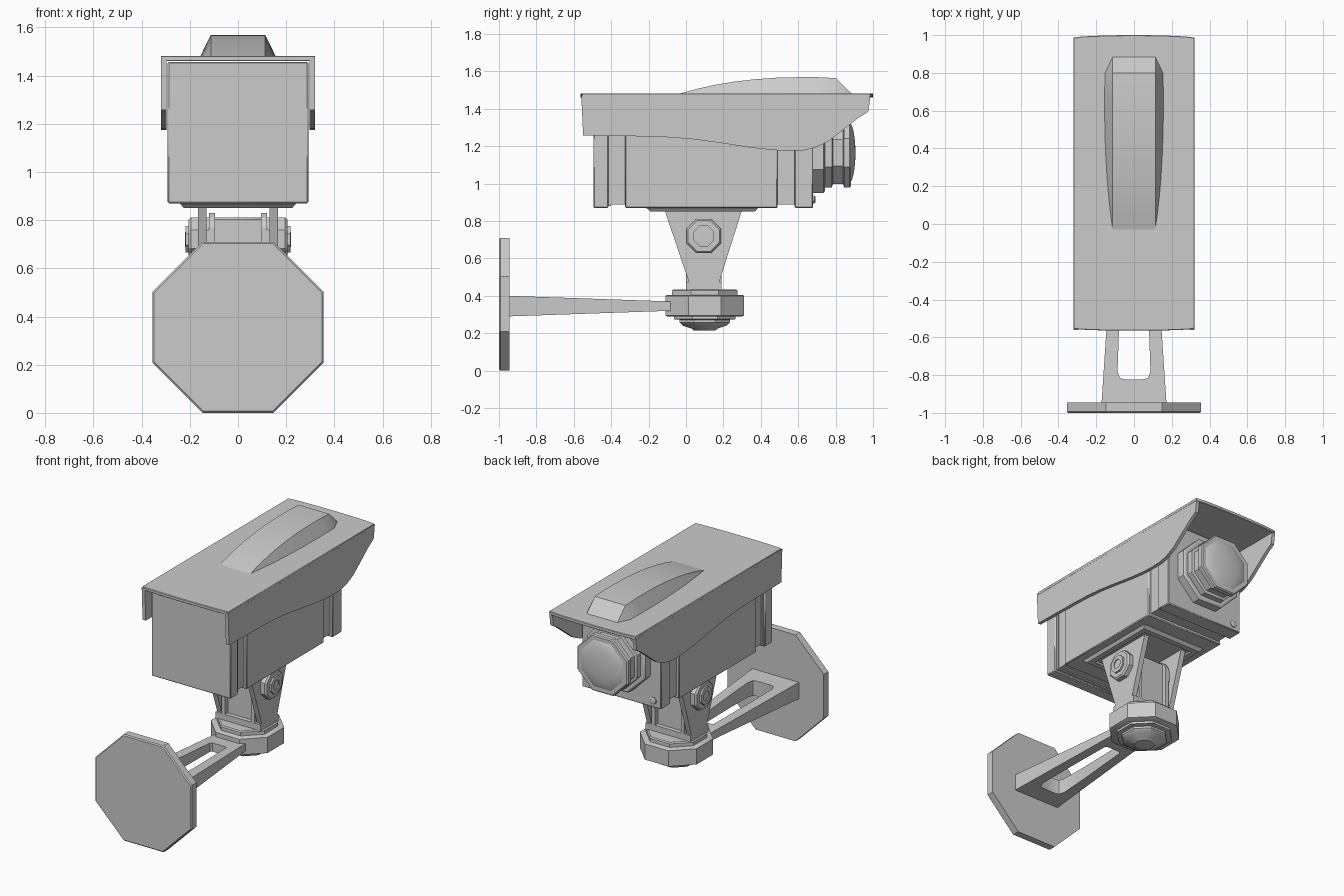
import bpy, bmesh, math
from mathutils import Vector

if "Cube" in bpy.data.objects:
    bpy.data.objects.remove(bpy.data.objects["Cube"])

grey = bpy.data.materials.new("light_grey")
grey.diffuse_color = (0.6, 0.6, 0.6, 1)
grey.use_nodes = True
grey.node_tree.nodes["Principled BSDF"].inputs["Base Color"].default_value = grey.diffuse_color


def finish(name, bm, bevel=0):
    bmesh.ops.remove_doubles(bm, verts=bm.verts, dist=1e-5)
    bmesh.ops.recalc_face_normals(bm, faces=bm.faces)
    me = bpy.data.meshes.new(name)
    bm.to_mesh(me)
    bm.free()
    me.materials.append(grey)
    ob = bpy.data.objects.new(name, me)
    bpy.context.collection.objects.link(ob)
    bpy.ops.object.select_all(action='DESELECT')
    ob.select_set(True)
    bpy.context.view_layer.objects.active = ob
    bpy.ops.object.shade_smooth_by_angle(angle=math.radians(28))
    if bevel:
        m = ob.modifiers.new("bevel", 'BEVEL')
        m.width, m.segments = bevel, 1
    return ob


def place(axis, u, v, w):
    """u, v lie in the section plane, w runs along the axis."""
    return {'x': (w, u, v), 'y': (u, w, v), 'z': (u, v, w)}[axis]


def loft(name, sections, bevel=0):
    bm = bmesh.new()
    rings = [[bm.verts.new(p) for p in s] for s in sections]
    for a, b in zip(rings, rings[1:]):
        n = len(a)
        for i in range(n):
            bm.faces.new((a[i], a[(i + 1) % n], b[(i + 1) % n], b[i]))
    bm.faces.new(rings[0])
    bm.faces.new(rings[-1])
    return finish(name, bm, bevel)


def prism(name, pts, axis, a, b, bevel=0):
    return loft(name, [[place(axis, u, v, w) for u, v in pts] for w in (a, b)], bevel)


def box(name, x, y, z, bevel=0):
    return prism(name, [(x[0], y[0]), (x[1], y[0]), (x[1], y[1]), (x[0], y[1])], 'z', z[0], z[1], bevel)


def octagon(name, axis, cu, cv, profile):
    """Stack of flat-sided octagons; profile holds (half width, position)."""
    out = []
    for r, w in profile:
        R = r / math.cos(math.pi / 8)
        out.append([place(axis, cu + R * math.cos(math.pi / 8 + i * math.pi / 4),
                          cv + R * math.sin(math.pi / 8 + i * math.pi / 4), w) for i in range(8)])
    return loft(name, out)


def mirror(ob):
    ob.modifiers.new("mirror", 'MIRROR')
    return ob


# wall plate
octagon("wall_plate", 'y', 0, 0.355, [(0.348, -1), (0.355, -0.993), (0.355, -0.945)])

# forked arm: half outline with slot, tapering in height, mirrored
half = [(0, -0.95), (0.172, -0.95), (0.112, -0.05), (0, -0.05), (0, -0.2), (0.05, -0.2),
        (0.06, -0.21), (0.08, -0.57), (0.087, -0.78), (0.075, -0.815), (0.05, -0.822), (0, -0.822)]


def arm_half_height(y):
    return 0.055 + (0.026 - 0.055) * (y + 0.95) / 0.84


bm = bmesh.new()
lo = [bm.verts.new((x, y, 0.345 - arm_half_height(y))) for x, y in half]
hi = [bm.verts.new((x, y, 0.345 + arm_half_height(y))) for x, y in half]
bm.faces.new(lo)
bm.faces.new(hi)
for i in range(len(half)):
    j = (i + 1) % len(half)
    if half[i][0] or half[j][0] or (half[i][1], half[j][1]) in ((-0.05, -0.2), (-0.822, -0.95)):
        if half[i][0] == 0 and half[j][0] == 0:
            continue  # open on the mirror plane
        bm.faces.new((lo[i], lo[j], hi[j], hi[i]))
mirror(finish("forked_arm", bm))

# swivel joint
octagon("swivel_ring", 'z', 0, 0.1, [(0.2, 0.29), (0.21, 0.295), (0.21, 0.4), (0.2, 0.405)])
octagon("swivel_cap", 'z', 0, 0.1, [(0.175, 0.4), (0.175, 0.428), (0.168, 0.435)])
octagon("swivel_base", 'z', 0, 0.1, [(0.165, 0.295), (0.165, 0.275), (0.135, 0.272), (0.135, 0.258),
                                     (0.115, 0.24), (0.07, 0.225), (0.06, 0.216), (0.03, 0.214)])

# upright block and its ribs
box("upright_block", (-0.105, 0.105), (0.03, 0.16), (0.43, 0.81), 0.008)
box("bracket_foot", (-0.165, 0.165), (0, 0.19), (0.43, 0.475))
rib = [(0, 0.43), (0.19, 0.43), (0.19, 0.77), (0.165, 0.81), (0.13, 0.83), (0.06, 0.83), (0.025, 0.81), (0, 0.77)]
mirror(prism("upright_rib", rib, 'x', 0.096, 0.12))

# tilting side plates and bolts
plate = [(-0.115, 0.86), (0.3, 0.86), (0.178, 0.475), (0.165, 0.465), (0.03, 0.465), (0.015, 0.475)]
mirror(prism("tilt_plate", plate, 'x', 0.13, 0.165))
mirror(octagon("tilt_bolt", 'x', 0.095, 0.72,
               [(0.092, 0.1), (0.092, 0.195), (0.083, 0.205), (0.055, 0.206), (0.055, 0.218),
                (0.03, 0.219), (0.03, 0.212), (0.01, 0.212)]))


# mounting pad under the housing
def pad(hx, y0, y1, z):
    return [(-hx, y0, z), (hx, y0, z), (hx, y1, z), (-hx, y1, z)]


loft("mounting_pad", [pad(0.24, -0.21, 0.385, 0.89), pad(0.24, -0.21, 0.385, 0.868),
                      pad(0.225, -0.19, 0.365, 0.85), pad(0.19, -0.155, 0.33, 0.85),
                      pad(0.18, -0.145, 0.32, 0.86)])

# camera housing: core with three raised blocks
box("housing_core", (-0.272, 0.272), (-0.48, 0.66), (0.888, 1.44))
for name, y in (("rear_block", (-0.495, -0.415)), ("middle_block", (-0.325, 0.49)), ("front_block", (0.58, 0.68))):
    box(name, (-0.292, 0.292), y, (0.87, 1.457), 0.005)
box("rear_seal", (-0.28, 0.28), (-0.42, -0.4), (0.88, 1.45))

# lens barrel and glass
octagon("lens_barrel", 'y', 0, 1.165,
        [(0.215, 0.67), (0.215, 0.735), (0.205, 0.742), (0.185, 0.742), (0.185, 0.78), (0.168, 0.785),
         (0.168, 0.84), (0.187, 0.845), (0.187, 0.875), (0.18, 0.882), (0.165, 0.882)])
octagon("lens_glass", 'y', 0, 1.165,
        [(0.165 * math.cos(a), 0.87 + 0.036 * math.sin(a))
         for a in [math.radians(d) for d in (0, 15, 30, 45, 60, 75, 88)]])
octagon("indicator_light", 'y', -0.235, 0.915, [(0.022, 0.675), (0.022, 0.686), (0.014, 0.692)])

# hood roof with bowed ends
front = [(0.32 * math.sin(a), 0.984 + 0.016 * math.cos(a)) for a in [math.radians(d) for d in range(90, -91, -15)]]
rear = [(x, -0.553 - (y - 0.984) * 0.75) for x, y in reversed(front)]
prism("hood_roof", front + rear, 'z', 1.46, 1.482, 0.003)

# hood sides with a wavy lower edge
side = [(-0.56, 1.475), (-0.55, 1.258), (-0.2, 1.252), (-0.08, 1.247), (0.05, 1.236), (0.2, 1.215),
        (0.35, 1.192), (0.47, 1.179), (0.56, 1.175), (0.63, 1.178), (0.69, 1.192), (0.76, 1.225),
        (0.85, 1.295), (0.92, 1.35), (0.975, 1.385), (0.987, 1.475)]
mirror(prism("hood_side", side, 'x', 0.296, 0.319))

# raised spine on the hood
spine = [(-0.03, 0.001), (0.06, 0.026), (0.15, 0.046), (0.25, 0.063), (0.36, 0.076), (0.48, 0.085),
         (0.6, 0.088), (0.7, 0.088), (0.8, 0.083), (0.885, 0.001)]
loft("hood_spine", [[(-0.115 - 0.5 * h, y, 1.475), (0.115 + 0.5 * h, y, 1.475),
                     (0.113, y, 1.481 + h), (-0.113, y, 1.481 + h)] for y, h in spine])
